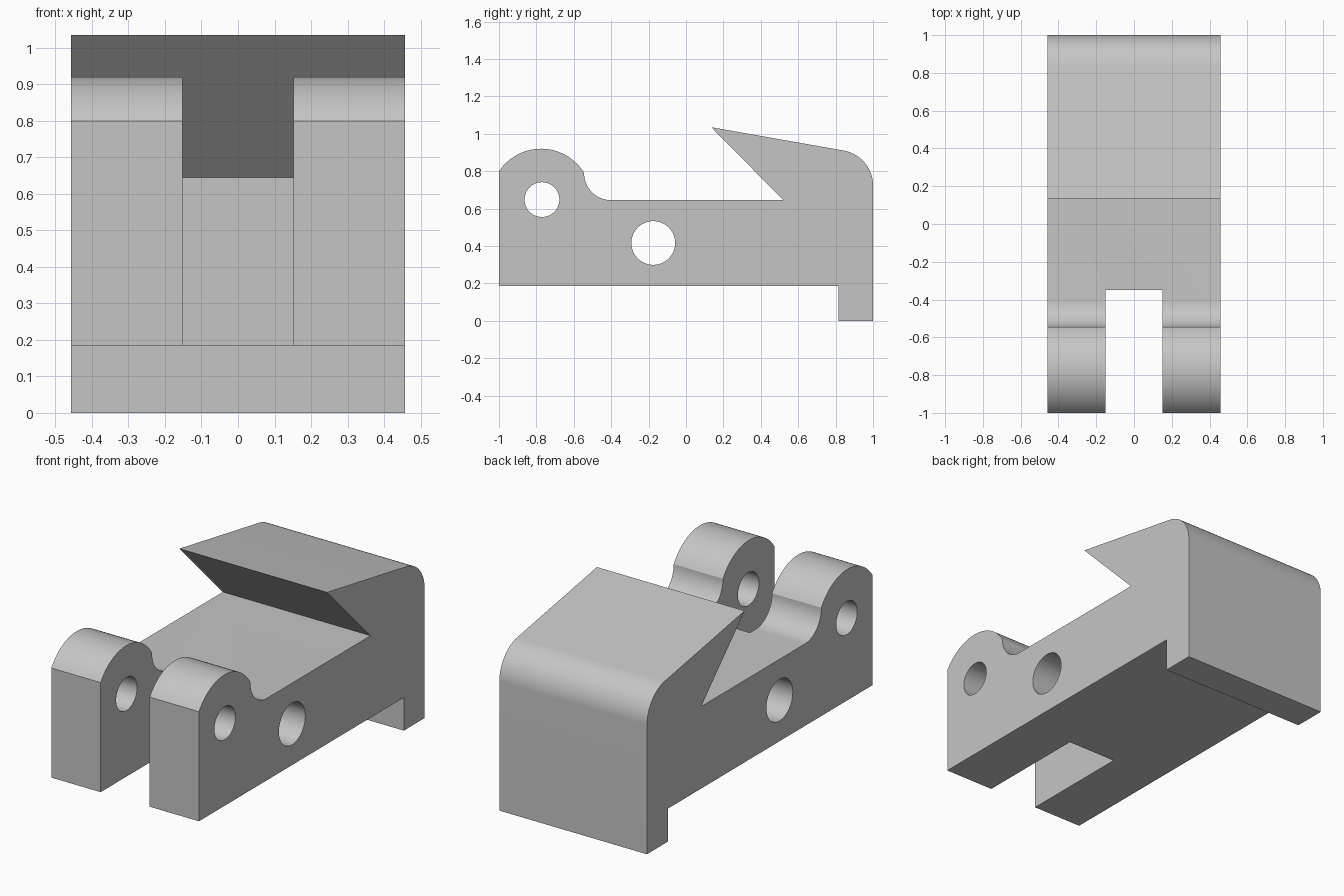
import bpy
import bmesh
from math import sin, cos, radians
from mathutils import Matrix

cube = bpy.data.objects.get("Cube")
if cube:
    bpy.data.objects.remove(cube, do_unlink=True)

HALF_WIDTH = 0.458

grey = bpy.data.materials.new("light grey")
grey.use_nodes = True
colour = (0.56, 0.56, 0.56, 1)
grey.diffuse_color = colour
grey.node_tree.nodes["Principled BSDF"].inputs["Base Color"].default_value = colour


def arc(cy, cz, r, start, end, steps):
    """Points on an arc in the side plane, angles in degrees."""
    angles = [radians(start + (end - start) * i / steps) for i in range(steps + 1)]
    return [(cy + r * cos(a), cz + r * sin(a)) for a in angles]


def add_object(name, bm):
    bmesh.ops.recalc_face_normals(bm, faces=bm.faces)
    mesh = bpy.data.meshes.new(name)
    bm.to_mesh(mesh)
    bm.free()
    mesh.materials.append(grey)
    obj = bpy.data.objects.new(name, mesh)
    bpy.context.collection.objects.link(obj)
    return obj


def extruded(name, profile, half):
    """Side profile (y, z) extruded across x."""
    bm = bmesh.new()
    face = bm.faces.new([bm.verts.new((-half, y, z)) for y, z in profile])
    grown = bmesh.ops.extrude_face_region(bm, geom=[face])["geom"]
    verts = [v for v in grown if isinstance(v, bmesh.types.BMVert)]
    bmesh.ops.translate(bm, verts=verts, vec=(2 * half, 0, 0))
    return add_object(name, bm)


# Body outline: foot, base, hinge lugs, concave fillet, ledge, hooked jaw
profile = [(1, 0), (0.815, 0), (0.815, 0.185), (-1, 0.185)]
profile += arc(-0.775, 0.65, 0.27, 146.4, 31.6, 28)
profile += arc(-0.4, 0.79, 0.145, 180, 270, 16)
profile += [(0.52, 0.645), (0.135, 1.035)]
profile += arc(0.81, 0.723, 0.19, 80, 0, 20)
body = extruded("clamp_body", profile, HALF_WIDTH)

# Cutters: slot between the lugs, pin hole and cross hole
slot = [(-1.2, 0), (-0.35, 0), (-0.35, 1.2), (-1.2, 1.2)]
cutters = [extruded("slot_cutter", slot, 0.152)]
for name, y, z, r in (("pin_hole_cutter", -0.77, 0.648, 0.093),
                      ("cross_hole_cutter", -0.175, 0.416, 0.117)):
    cutters.append(extruded(name, arc(y, z, r, 0, 352.5, 47), 0.6))

for cutter in cutters:
    cutter.hide_render = True
    mod = body.modifiers.new(cutter.name, "BOOLEAN")
    mod.operation = "DIFFERENCE"
    mod.solver = "EXACT"
    mod.object = cutter

# Apply the cuts, then remove the cutters
bpy.ops.object.select_all(action="DESELECT")
body.select_set(True)
bpy.context.view_layer.objects.active = body
for cutter in cutters:
    bpy.ops.object.modifier_apply(modifier=cutter.name)
    bpy.data.objects.remove(cutter, do_unlink=True)

bpy.ops.object.shade_smooth_by_angle(angle=radians(25))
